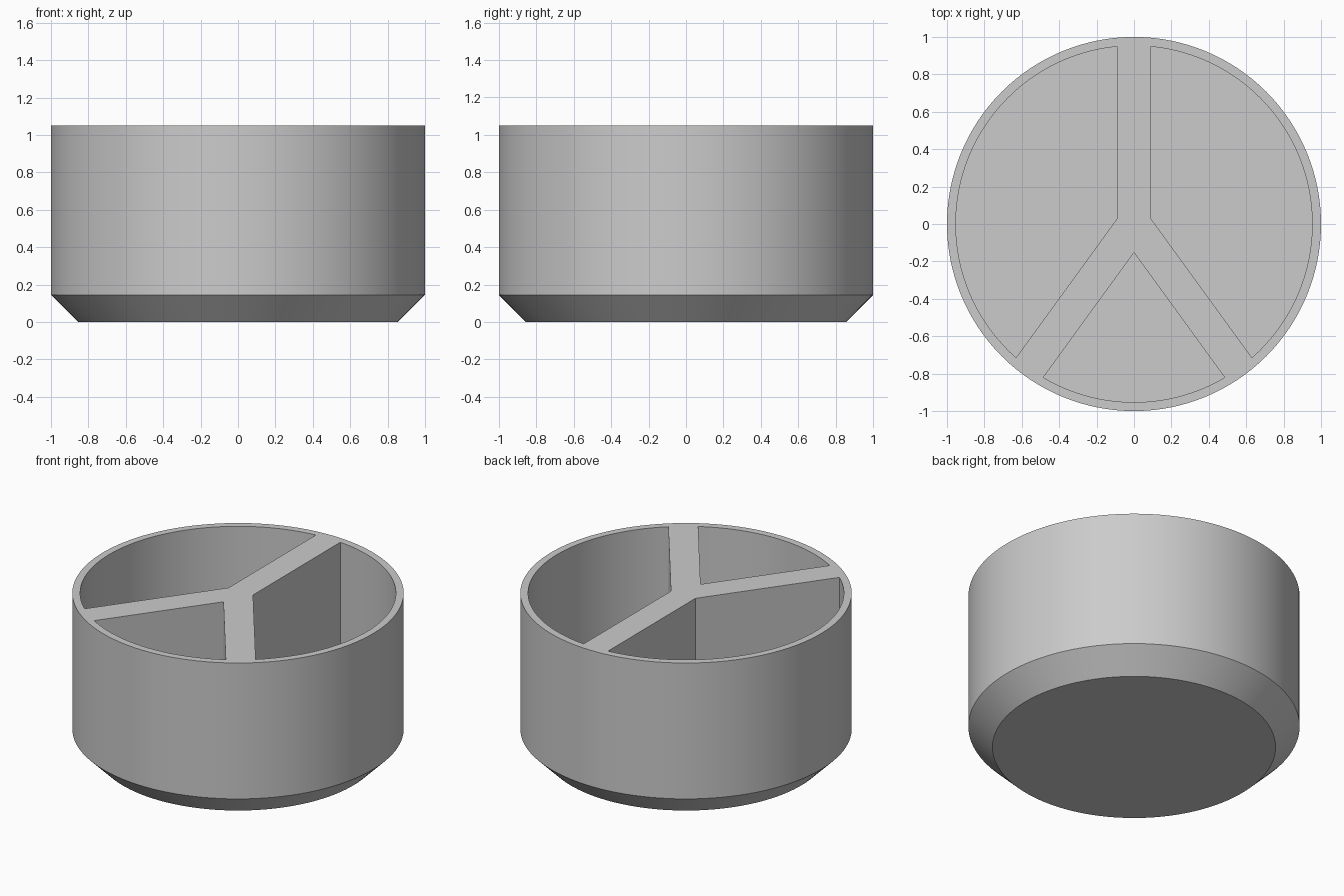
import bpy
import bmesh
from math import sin, cos, asin, pi, radians
from mathutils import Vector

RADIUS, HEIGHT, CHAMFER = 1.0, 1.05, 0.145
INNER, FLOOR = 0.953, 0.15
HALF_SPOKE = 0.09
SIDES = 128
SPOKES = [0, 144, 216]  # clockwise degrees from the back

cube = bpy.data.objects.get("Cube")
if cube:
    bpy.data.objects.remove(cube, do_unlink=True)

grey = bpy.data.materials.new("light_grey")
grey.use_nodes = True
colour = (0.6, 0.6, 0.6, 1)
grey.diffuse_color = colour
grey.node_tree.nodes["Principled BSDF"].inputs["Base Color"].default_value = colour


def heading(angle, r):
    return Vector((r * sin(angle), r * cos(angle)))


def loft(name, rings):
    """Closed solid through (outline, z) rings with equal point counts."""
    bm = bmesh.new()
    loops = [[bm.verts.new((p.x, p.y, z)) for p in pts] for pts, z in rings]
    bm.faces.new(loops[0])
    bm.faces.new(loops[-1])
    for low, high in zip(loops, loops[1:]):
        for i in range(len(low)):
            j = (i + 1) % len(low)
            bm.faces.new((low[i], low[j], high[j], high[i]))
    bmesh.ops.recalc_face_normals(bm, faces=bm.faces)
    mesh = bpy.data.meshes.new(name)
    bm.to_mesh(mesh)
    bm.free()
    mesh.materials.append(grey)
    obj = bpy.data.objects.new(name, mesh)
    bpy.context.collection.objects.link(obj)
    return obj


def circle(r):
    return [heading(2 * pi * i / SIDES, r) for i in range(SIDES)]


def pocket(start, end):
    """Wedge outline between two spokes, closed by the inner wall arc."""
    half = (end - start) / 2
    apex = heading(start + half, HALF_SPOKE / sin(half))
    inset = asin(HALF_SPOKE / INNER)
    a, b = start + inset, end - inset
    steps = max(8, round(SIDES * (b - a) / (2 * pi)))
    return [apex] + [heading(a + (b - a) * i / steps, INNER) for i in range(steps + 1)]


# Solid body with a chamfered foot
body = loft("divided_cup", [(circle(RADIUS - CHAMFER), 0),
                            (circle(RADIUS), CHAMFER),
                            (circle(RADIUS), HEIGHT)])
bpy.ops.object.select_all(action="DESELECT")
bpy.context.view_layer.objects.active = body
body.select_set(True)

# Three pockets cut between the spokes
for start, end in zip(SPOKES, SPOKES[1:] + [360]):
    outline = pocket(radians(start), radians(end))
    cutter = loft("pocket_cutter", [(outline, FLOOR), (outline, HEIGHT + 0.2)])
    cutter.hide_render = True
    cut = body.modifiers.new("pocket", "BOOLEAN")
    cut.operation = "DIFFERENCE"
    cut.solver = "EXACT"
    cut.object = cutter
    bpy.ops.object.modifier_apply(modifier=cut.name)
    bpy.data.objects.remove(cutter, do_unlink=True)

bpy.ops.object.shade_smooth_by_angle(angle=radians(30))
